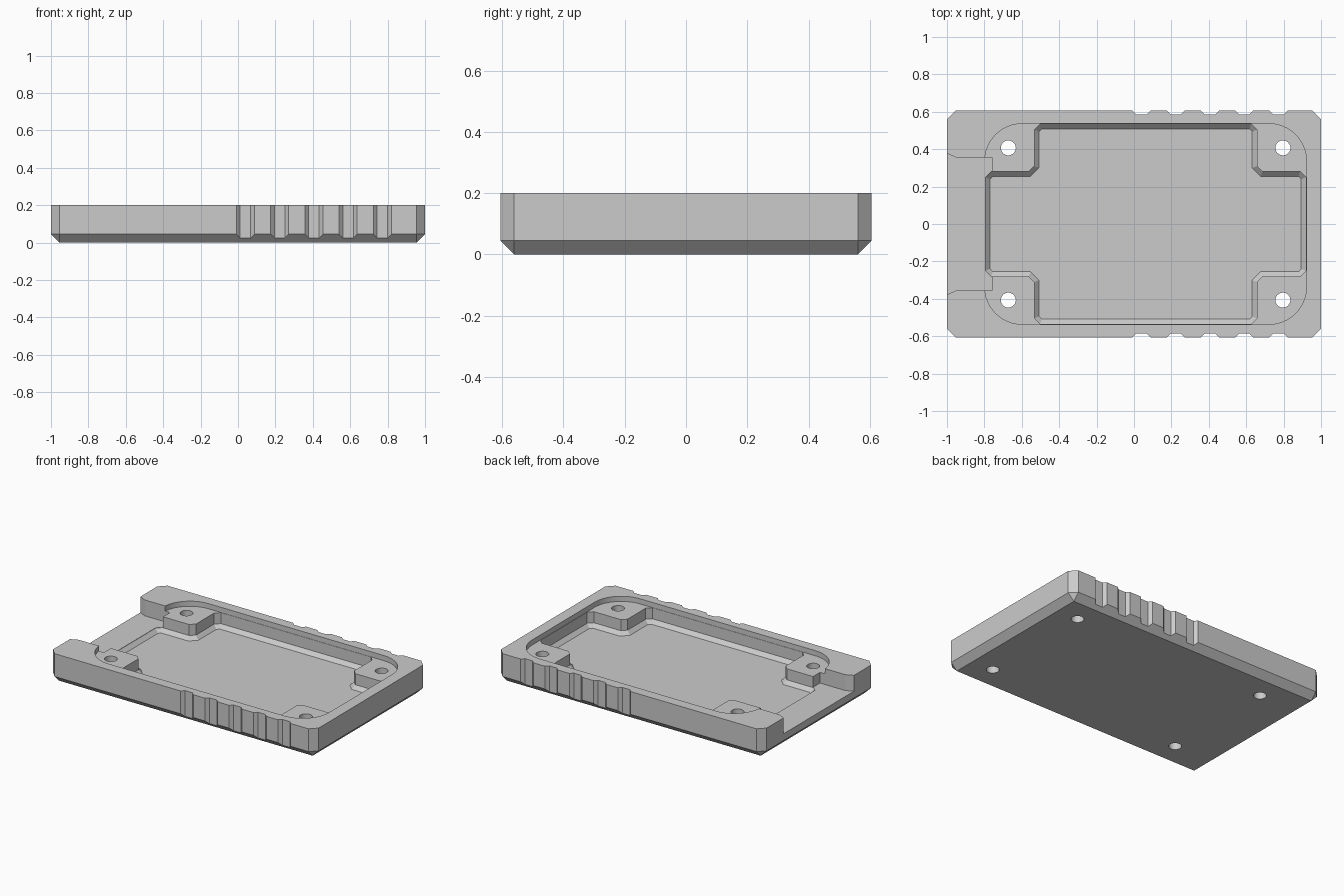
import bpy
import bmesh
from math import cos, sin, pi, radians

if "Cube" in bpy.data.objects:
    bpy.data.objects.remove(bpy.data.objects["Cube"], do_unlink=True)

HALF_X, HALF_Y, HEIGHT, BEVEL = 1.0, 0.606, 0.2, 0.045
SHELF, LEDGE, FLOOR = 0.165, 0.092, 0.065
CENTRE_X = 0.062          # the pocket sits off centre
ABOVE = 0.3               # cutters rise past the rim

grey = bpy.data.materials.new("plain grey")
grey.use_nodes = True
grey.diffuse_color = (0.6, 0.6, 0.6, 1)
grey.node_tree.nodes["Principled BSDF"].inputs["Base Color"].default_value = (0.6, 0.6, 0.6, 1)


def make_object(name, bm):
    bmesh.ops.recalc_face_normals(bm, faces=bm.faces)
    mesh = bpy.data.meshes.new(name)
    bm.to_mesh(mesh)
    bm.free()
    obj = bpy.data.objects.new(name, mesh)
    bpy.context.collection.objects.link(obj)
    mesh.materials.append(grey)
    return obj


def loft(bm, layers):
    """Closed solid through matching outlines, each given as (points, z)."""
    rings = [[bm.verts.new((x, y, z)) for x, y in pts] for pts, z in layers]
    for low, high in zip(rings, rings[1:]):
        for i in range(len(low)):
            j = (i + 1) % len(low)
            bm.faces.new((low[i], low[j], high[j], high[i]))
    bm.faces.new(rings[0][::-1])
    bm.faces.new(rings[-1])


def four_way(quadrant):
    """Mirror a +x +y outline piece into a full loop about the pocket centre."""
    loop = []
    for sx, sy in ((1, 1), (-1, 1), (-1, -1), (1, -1)):
        part = quadrant if sx * sy > 0 else quadrant[::-1]
        loop += [(CENTRE_X + sx * x, sy * y) for x, y in part]
    return loop


def rounded_quadrant(hx, hy, r, steps=16):
    return [(hx - r + r * cos(a), hy - r + r * sin(a))
            for a in (pi / 2 * k / steps for k in range(steps + 1))]


def cross_quadrant(inset):
    hx, hy, ax, ay = (v - inset for v in (0.857, 0.534, 0.595, 0.28))
    outer, inner = 0.03 - 0.586 * inset, 0.03 + 0.586 * inset
    return [(hx, ay - outer), (hx - outer, ay), (ax + inner, ay),
            (ax, ay + inner), (ax, hy - outer), (ax - outer, hy)]


# Tray body: block with chamfered corners and underside
bm = bmesh.new()
for sx in (-1, 1):
    for sy in (-1, 1):
        inner_x, inner_y = sx * (HALF_X - BEVEL), sy * (HALF_Y - BEVEL)
        bm.verts.new((inner_x, inner_y, 0))
        for z in (BEVEL, HEIGHT):
            bm.verts.new((sx * HALF_X, inner_y, z))
            bm.verts.new((inner_x, sy * HALF_Y, z))
bmesh.ops.convex_hull(bm, input=bm.verts)
bmesh.ops.dissolve_limit(bm, angle_limit=radians(1), verts=bm.verts, edges=bm.edges)
tray = make_object("tray_body", bm)

cutters = []

# Rounded lid recess
bm = bmesh.new()
recess = four_way(rounded_quadrant(0.86, 0.536, 0.2))
loft(bm, [(recess, SHELF), (recess, ABOVE)])
cutters.append(make_object("recess_cutter", bm))

# Cross-shaped pocket with a chamfer around its floor
bm = bmesh.new()
wall = four_way(cross_quadrant(0))
loft(bm, [(four_way(cross_quadrant(0.025)), FLOOR), (wall, FLOOR + 0.025), (wall, ABOVE)])
cutters.append(make_object("pocket_cutter", bm))

# Open end notch, flared at the mouth
bm = bmesh.new()
half = [(-0.76, 0.355), (-0.95, 0.355), (-1.0, 0.378), (-1.1, 0.424)]
notch = half + [(x, -y) for x, y in half[::-1]]
loft(bm, [(notch, LEDGE), (notch, ABOVE)])
cutters.append(make_object("notch_cutter", bm))

# Screw holes through the four corner posts
bm = bmesh.new()
for sx in (-1, 1):
    for sy in (-1, 1):
        ring = [(CENTRE_X + sx * 0.734 + 0.04 * cos(2 * pi * k / 32),
                 sy * 0.407 + 0.04 * sin(2 * pi * k / 32)) for k in range(32)]
        loft(bm, [(ring, -0.1), (ring, ABOVE)])
cutters.append(make_object("hole_cutter", bm))

# Grip grooves on both long sides
bm = bmesh.new()
for i in range(5):
    cx = 0.04 + 0.183 * i
    for side in (-1, 1):
        groove = [(cx + dx, side * (HALF_Y + dy)) for dx, dy in
                  ((-0.028, -0.02), (0.028, -0.02), (0.068, 0.02), (-0.068, 0.02))]
        loft(bm, [(groove, -0.1), (groove, ABOVE)])
cutters.append(make_object("groove_cutter", bm))

# Carve the tray, then discard the cutters
for cutter in cutters:
    cutter.hide_render = True
    mod = tray.modifiers.new(cutter.name, "BOOLEAN")
    mod.operation, mod.solver, mod.object = "DIFFERENCE", "EXACT", cutter
depsgraph = bpy.context.evaluated_depsgraph_get()
carved = bpy.data.meshes.new_from_object(tray.evaluated_get(depsgraph))
tray.modifiers.clear()
tray.data = carved
carved.materials.clear()
carved.materials.append(grey)
for poly in carved.polygons:
    poly.material_index = 0
for cutter in cutters:
    bpy.data.objects.remove(cutter, do_unlink=True)

# Smooth the round walls, keep every edge crisp
for obj in bpy.context.selected_objects:
    obj.select_set(False)
tray.select_set(True)
bpy.context.view_layer.objects.active = tray
bpy.ops.object.shade_smooth_by_angle(angle=radians(20))
